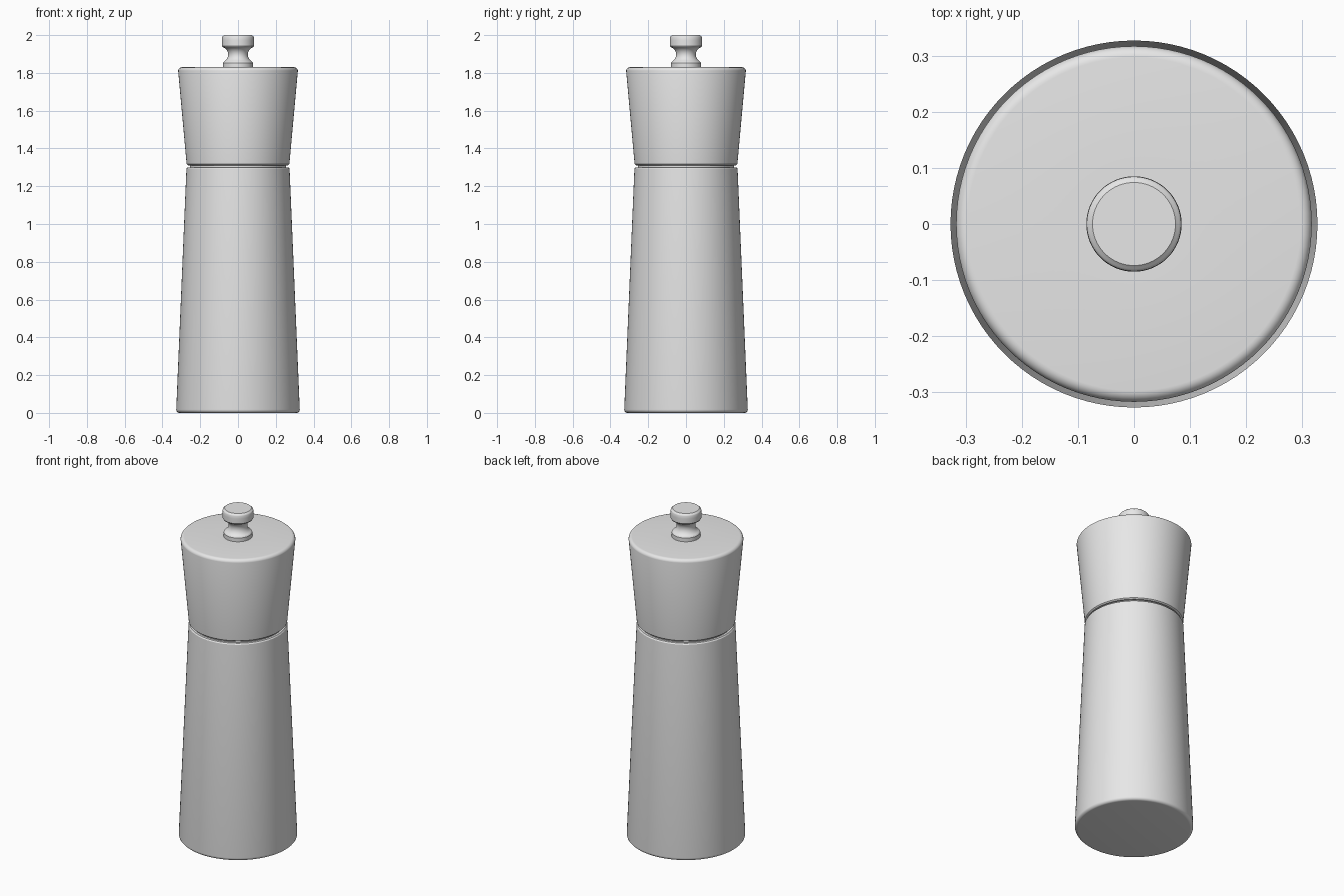
import bpy, bmesh, math

cube = bpy.data.objects.get("Cube")
if cube:
    bpy.data.objects.remove(cube, do_unlink=True)

grey = bpy.data.materials.new("plain grey")
grey.use_nodes = True
grey.diffuse_color = (0.8, 0.8, 0.8, 1)
grey.node_tree.nodes["Principled BSDF"].inputs["Base Color"].default_value = (0.8, 0.8, 0.8, 1)


def arc(cx, cz, r, start, end, steps=6):
    """Profile points on a circular arc, angles in degrees."""
    angles = [math.radians(start + (end - start) * i / steps) for i in range(steps + 1)]
    return [(cx + r * math.cos(a), cz + r * math.sin(a)) for a in angles]


def lathe(name, profile, segments=96):
    """Spin a (radius, height) profile round z and cap both ends."""
    bm = bmesh.new()
    rings = []
    for r, z in profile:
        rings.append([bm.verts.new((r * math.cos(math.tau * i / segments),
                                    r * math.sin(math.tau * i / segments), z))
                      for i in range(segments)])
    for low, high in zip(rings, rings[1:]):
        for i in range(segments):
            j = (i + 1) % segments
            bm.faces.new((low[i], low[j], high[j], high[i]))
    bm.faces.new(rings[0][::-1])
    bm.faces.new(rings[-1])
    mesh = bpy.data.meshes.new(name)
    bm.to_mesh(mesh)
    bm.free()
    obj = bpy.data.objects.new(name, mesh)
    bpy.context.collection.objects.link(obj)
    mesh.materials.append(grey)
    bpy.ops.object.select_all(action='DESELECT')
    obj.select_set(True)
    bpy.context.view_layer.objects.active = obj
    bpy.ops.object.shade_smooth_by_angle(angle=math.radians(30))
    return obj


# Tapered grinder body with a rounded foot
lathe("body", arc(0.309, 0.018, 0.018, -90, 0) + [(0.273, 1.293), (0.268, 1.30)])

# Recessed collar showing in the groove between body and head
lathe("collar", [(0.255, 1.295), (0.255, 1.32)])

# Flared head with a rounded top edge
lathe("head", [(0.265, 1.311), (0.272, 1.317)] + arc(0.297, 1.81, 0.02, 5, 90) + [(0.09, 1.83)])

# Turned knob: foot ring, waisted neck and chamfered cap
lathe("knob", [(0.079, 1.825), (0.079, 1.853), (0.074, 1.86)]
      + arc(0.094, 1.897, 0.042, 242, 118, 10)
      + [(0.080, 1.936), (0.085, 1.943), (0.085, 1.972)]
      + arc(0.073, 1.985, 0.012, 20, 60, 3)
      + [(0.074, 2.0)])
